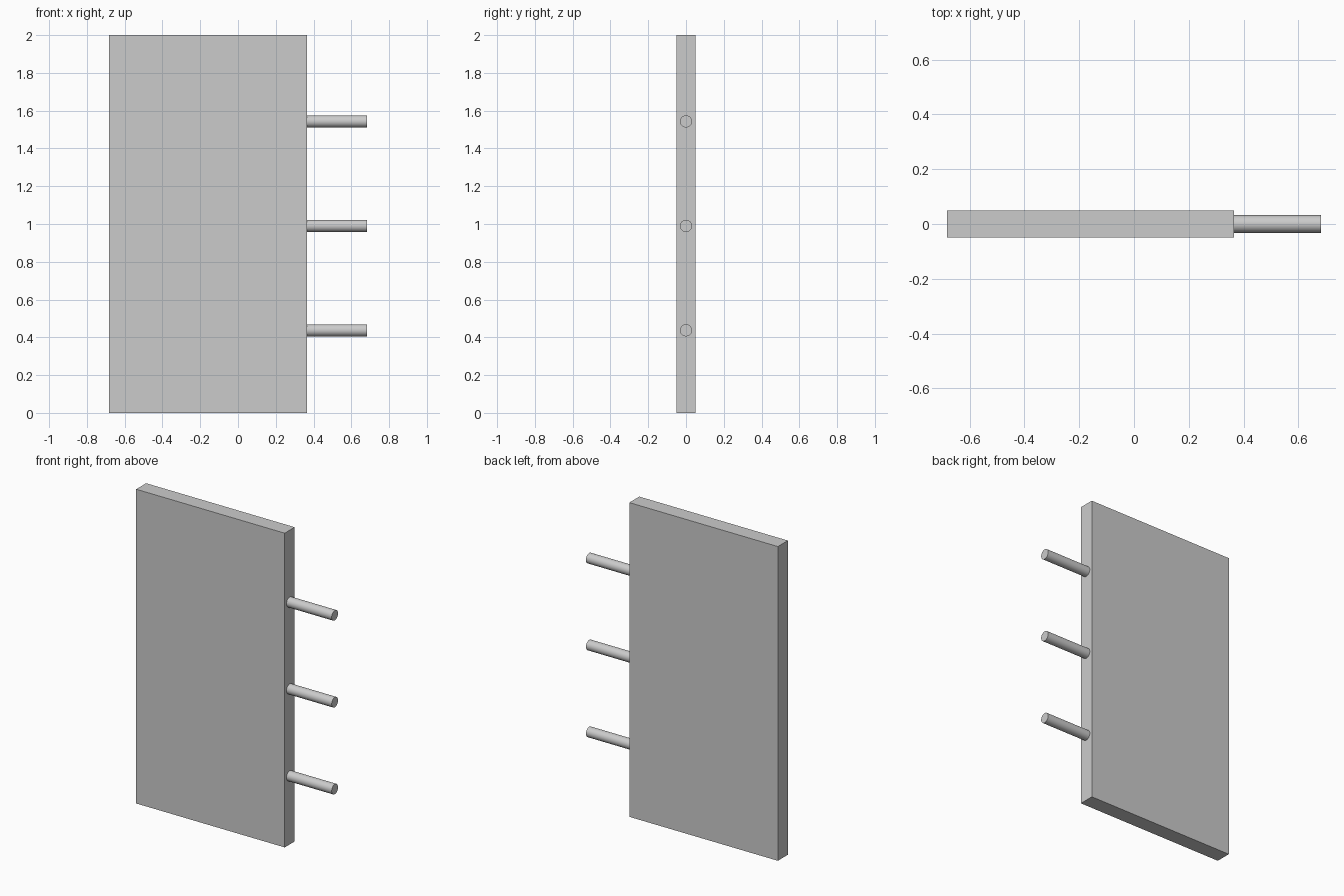
import bpy, math

if "Cube" in bpy.data.objects:
    bpy.data.objects.remove(bpy.data.objects["Cube"])

HALF_X = 0.682    # half of the overall width
EDGE_X = 0.364    # panel edge carrying the pins
THICK, HEIGHT = 0.10, 2.0
PIN_R = 0.032
PIN_HEIGHTS = {"lower": 0.437, "middle": 0.99, "upper": 1.543}

# Flat upright panel
bpy.ops.mesh.primitive_cube_add(size=1, location=((EDGE_X - HALF_X) / 2, 0, HEIGHT / 2))
panel = bpy.context.object
panel.name = "panel"
panel.scale = (EDGE_X + HALF_X, THICK, HEIGHT)
bpy.ops.object.transform_apply(location=False, rotation=False, scale=True)


# Round pins standing out of the side edge
def add_pin(name, z):
    start = EDGE_X - 0.002
    bpy.ops.mesh.primitive_cylinder_add(
        vertices=48, radius=PIN_R, depth=HALF_X - start,
        location=((HALF_X + start) / 2, 0, z), rotation=(0, math.pi / 2, 0))
    bpy.context.object.name = name
    bpy.ops.object.shade_smooth_by_angle(angle=math.radians(30))


for level, z in PIN_HEIGHTS.items():
    add_pin(level + "_pin", z)
